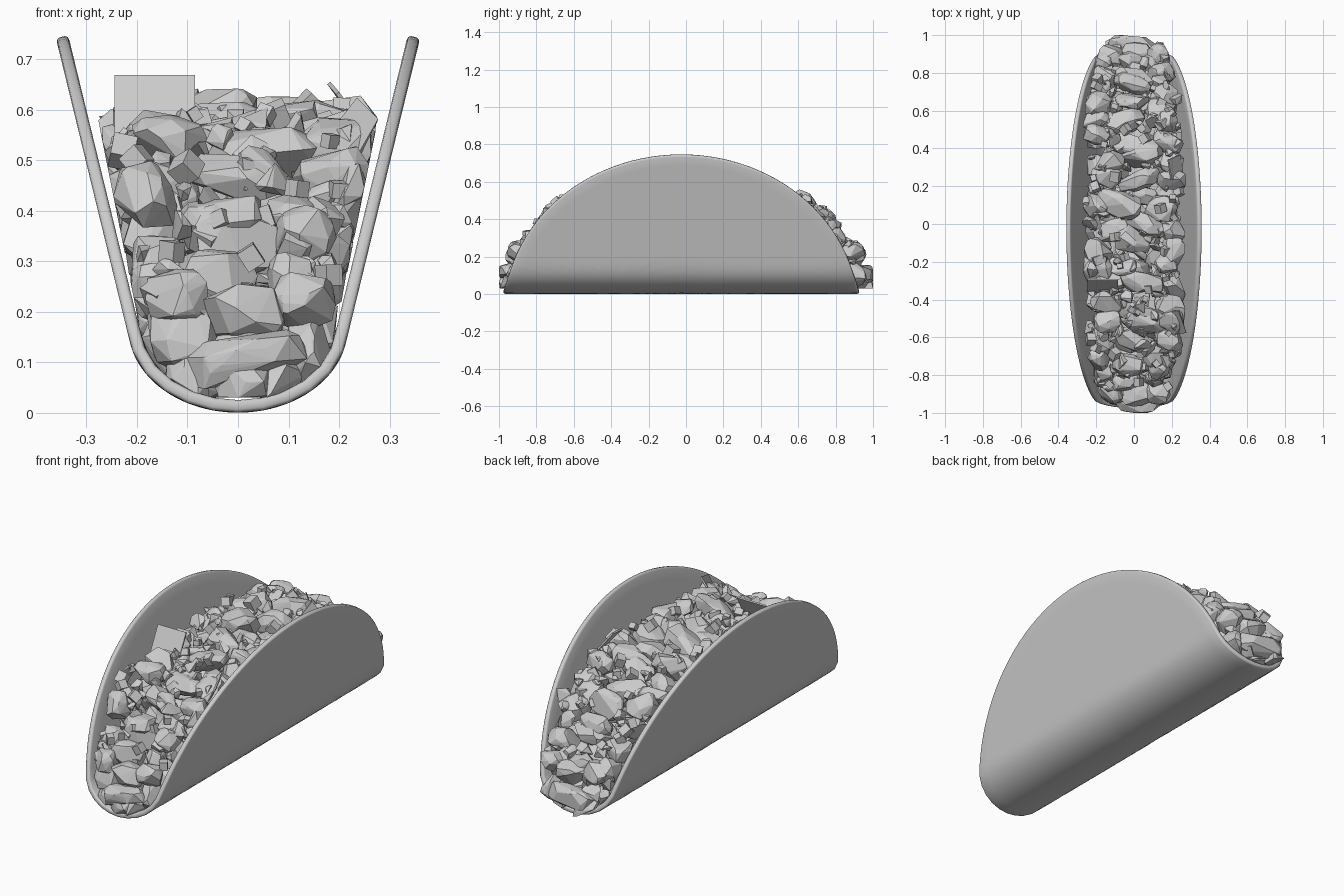
import bpy, bmesh, math, random
from mathutils import Vector, Matrix, Euler

if "Cube" in bpy.data.objects:
    bpy.data.objects.remove(bpy.data.objects["Cube"])

random.seed(11)


def finish(name, bm, smooth=False):
    bmesh.ops.recalc_face_normals(bm, faces=bm.faces[:])
    me = bpy.data.meshes.new(name)
    bm.to_mesh(me)
    bm.free()
    ob = bpy.data.objects.new(name, me)
    bpy.context.collection.objects.link(ob)
    for p in me.polygons:
        p.use_smooth = smooth
    return ob


# ---- folded shell: an elliptical disc wrapped around a U-shaped profile ----
A, B, ZC, TH = 0.205, 0.157, 0.17, 0.0125
T_END = math.radians(79.5)
prof = [Vector((A * math.sin(T_END * i / 40), ZC - B * math.cos(T_END * i / 40))) for i in range(41)]
tip = Vector((0.346, 0.735))
prof += [prof[-1].lerp(tip, i / 20) for i in range(1, 21)]
cum = [0.0]
for a, b in zip(prof, prof[1:]):
    cum.append(cum[-1] + (b - a).length)
S = cum[-1]


def wrap(s, n):
    """Point on the U profile at signed arc length s, moved n to the outside."""
    sg, s = (1 if s >= 0 else -1), abs(s)
    i = 0
    while i < len(cum) - 2 and cum[i + 1] < s:
        i += 1
    d = (prof[i + 1] - prof[i]).normalized()
    if s < 1e-5:
        d = Vector((1, 0))
    p = prof[i] + d * (s - cum[i]) + Vector((d.y, -d.x)) * n
    return sg * p.x, p.y


# cross-section through the disc: outside face, softened rim, inside face
RINGS, SEG = 18, 112
section = [(i / RINGS, 0, TH) for i in range(1, RINGS + 1)]
section += [(1, 0.007, TH * 0.85), (1, 0.01, TH * 0.5), (1, 0.01, -TH * 0.5), (1, 0.007, -TH * 0.85)]
section += [(i / RINGS, 0, -TH) for i in range(RINGS, 0, -1)]

bm = bmesh.new()
loops = []
for r, e, n in section:
    ring = []
    for k in range(SEG):
        t = 2 * math.pi * k / SEG
        x, z = wrap((r * S + e) * math.cos(t), n)
        ring.append(bm.verts.new((x, (r * 0.94 + e) * math.sin(t) - 0.025, z)))
    loops.append(ring)
for a, b in zip(loops, loops[1:]):
    for k in range(SEG):
        j = (k + 1) % SEG
        bm.faces.new((a[k], a[j], b[j], b[k]))
for ring, n in ((loops[0], TH), (loops[-1], -TH)):
    x, z = wrap(0, n)
    c = bm.verts.new((0, -0.025, z))
    for k in range(SEG):
        bm.faces.new((c, ring[k], ring[(k + 1) % SEG]))
finish("taco_shell", bm, True)


# ---- filling envelope ----
def half_width(z):
    if z > ZC:
        return 0.187 + (z - ZC) * 0.2
    return 0.187 * math.sqrt(max(0.02, 1 - ((ZC - z) / 0.145) ** 2))


def fill_top(y):
    return 0.6 * (1 - min(1, abs(y)) ** 4.4)


# heap outline in the side view, resampled by length
outline = []
for i in range(801):
    c = math.cos(math.pi * i / 800)
    y = math.copysign(abs(c) ** 0.6, -c)
    outline.append(Vector((y, fill_top(y))))
run = [0.0]
for a, b in zip(outline, outline[1:]):
    run.append(run[-1] + (b - a).length)


def on_heap(f, depth):
    """Point (y, z) at fraction f of the outline, sunk by depth, and tilt angle."""
    d = f * run[-1]
    i = min(range(len(run)), key=lambda k: abs(run[k] - d))
    i = min(max(i, 3), len(run) - 4)
    tan = (outline[i + 3] - outline[i - 3]).normalized()
    p = outline[i] + Vector((tan.y, -tan.x)) * depth
    return p.x, max(p.y, 0.07), math.atan2(tan.y, tan.x)


def contain(v):
    """Keep a point inside the shell walls."""
    v.z = max(v.z, 0.03)
    w = half_width(v.z) + 0.008
    v.x = max(-w, min(w, v.x))
    v.y = max(-1, min(1, v.y))
    return v


def chunk(bm, loc, size, tilt, wild=0.4, pts=30):
    """Faceted lump: convex hull of points on a boxy ellipsoid."""
    rot = Matrix.Rotation(tilt, 3, 'X') @ Euler([random.uniform(-wild, wild) for _ in range(3)]).to_matrix()
    vs = []
    for _ in range(pts):
        d = Vector([random.gauss(0, 1) for _ in range(3)])
        k = sum(abs(c) ** 3 for c in d) ** (1 / 3)
        d = Vector([c / k * s / 2 for c, s in zip(d, size)])
        vs.append(bm.verts.new(contain(Vector(loc) + rot @ d)))
    res = bmesh.ops.convex_hull(bm, input=vs)
    junk = [g for g in set(res["geom_interior"] + res["geom_unused"]) if isinstance(g, bmesh.types.BMVert)]
    bmesh.ops.delete(bm, geom=junk, context='VERTS')


def block(bm, loc, size, turn=None):
    """Box, randomly turned unless an angle is given."""
    rot = Euler(turn or [random.uniform(0, 6.28) for _ in range(3)]).to_matrix().to_4x4()
    m = Matrix.Translation(loc) @ rot @ Matrix.Diagonal((*size, 1))
    for v in bmesh.ops.create_cube(bm, size=1, matrix=m)["verts"]:
        contain(v.co)


U = random.uniform

# large lumps laid in staggered rows over the heap, with deeper layers below
bm = bmesh.new()
for depth, rows in ((0.05, 23), (0.15, 17), (0.26, 12)):
    for r in range(rows):
        slide = U(-0.2, 0.2)
        for c in (-0.72, 0, 0.72):
            f = (r + 0.5 + U(-0.35, 0.35)) / rows
            y, z, tilt = on_heap(f, depth + U(-0.02, 0.025))
            w = half_width(z)
            x = (c + slide + U(-0.1, 0.1)) * w
            x = max(-0.78 * w, min(0.78 * w, x))
            size = (w * (U(0.75, 1.0) if c == 0 else U(0.45, 0.75)), U(0.10, 0.16), U(0.08, 0.14))
            chunk(bm, (x, y, z), size, tilt)
# wide lumps closing both open ends
for s in (-1, 1):
    for x, y, z, w in ((0, 0.935, 0.1, 0.28), (-0.12, 0.89, 0.23, 0.13), (0.01, 0.9, 0.2, 0.18), (0.13, 0.89, 0.22, 0.13)):
        chunk(bm, (x, s * y, z), (w, 0.13, 0.11), 0, 0.2)
finish("meat_chunks", bm)

# medium angular pieces in the gaps
bm = bmesh.new()
for i in range(170):
    f = 0.08 + 0.84 * (i + U(0, 1)) / 170
    y, z, tilt = on_heap(f, U(0.02, 0.08))
    s = U(0.045, 0.09)
    chunk(bm, (U(-0.95, 0.95) * half_width(z), y, z), (s * U(0.8, 1.6), s, s * U(0.6, 1)), tilt, 3, 11)
finish("chopped_pieces", bm)

# little dice on top
bm = bmesh.new()
for i in range(60):
    f = 0.08 + 0.84 * (i + U(0, 1)) / 60
    y, z, tilt = on_heap(f, U(-0.01, 0.04))
    s = U(0.025, 0.05)
    block(bm, (U(-0.9, 0.9) * half_width(z), y, z), (s, s, s * U(0.8, 1.2)))
finish("diced_topping", bm)

# thin leaf squares poking out
bm = bmesh.new()
block(bm, (-0.165, -0.33, 0.6), (0.16, 0.15, 0.008), (1.1, 0, 0))
block(bm, (0.23, -0.52, 0.55), (0.13, 0.14, 0.008), (0.5, -0.9, 0.1))
block(bm, (0.22, 0.3, 0.6), (0.11, 0.11, 0.008), (0.3, 0.9, 0.4))
finish("leaf_squares", bm)
